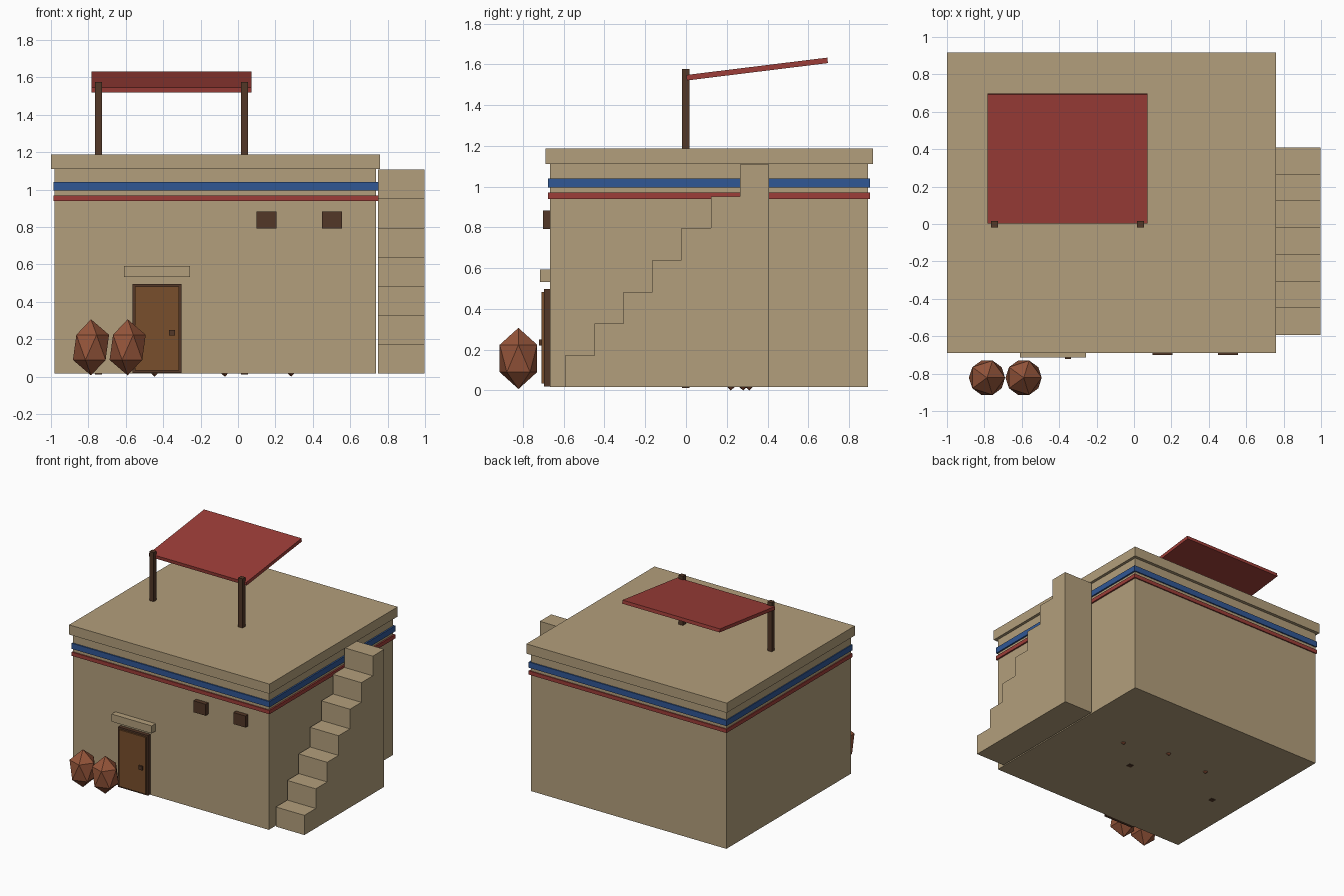
import bpy
import bmesh
from math import atan2
from mathutils import Matrix, Vector

cube = bpy.data.objects.get("Cube")
if cube:
    bpy.data.objects.remove(cube, do_unlink=True)


def material(name, r, g, b):
    mat = bpy.data.materials.new(name)
    mat.use_nodes = True
    mat.diffuse_color = (r, g, b, 1)
    mat.node_tree.nodes["Principled BSDF"].inputs["Base Color"].default_value = (r, g, b, 1)
    return mat


ADOBE = material("tan adobe", 0.45, 0.345, 0.2)
RED = material("brick red", 0.34, 0.048, 0.04)
BLUE = material("deep blue", 0.03, 0.095, 0.3)
DARK = material("dark wood", 0.085, 0.038, 0.02)
DOOR = material("door wood", 0.19, 0.078, 0.025)
CLAY = material("clay", 0.3, 0.09, 0.042)


def finish(name, bm, mat):
    bmesh.ops.recalc_face_normals(bm, faces=bm.faces)
    mesh = bpy.data.meshes.new(name)
    bm.to_mesh(mesh)
    bm.free()
    mesh.materials.append(mat)
    obj = bpy.data.objects.new(name, mesh)
    bpy.context.collection.objects.link(obj)
    return obj


def box(name, mat, x, y, z):
    """Box spanning the (low, high) range on each axis."""
    bm = bmesh.new()
    size = [hi - lo for lo, hi in (x, y, z)]
    mid = Vector([(lo + hi) / 2 for lo, hi in (x, y, z)])
    bmesh.ops.create_cube(bm, size=1, matrix=Matrix.Translation(mid) @ Matrix.Diagonal((*size, 1)))
    return finish(name, bm, mat)


def jar(name, x, y, bottom):
    """Faceted, upright jar made from a stretched icosphere."""
    bm = bmesh.new()
    place = Matrix.Translation((x, y, bottom + 0.15)) @ Matrix.Diagonal((0.108, 0.108, 0.15, 1))
    bmesh.ops.create_icosphere(bm, subdivisions=1, radius=1, matrix=place)
    return finish(name, bm, CLAY)


# House body, roof slab and painted bands
BASE = 0.016
FRONT = -0.667
box("house_body", ADOBE, (-0.98, 0.738), (FRONT, 0.893), (BASE, 1.12))
box("roof_slab", ADOBE, (-1.0, 0.76), (-0.69, 0.917), (1.11, 1.187))
for name, mat, z in (("blue_band", BLUE, (0.995, 1.04)), ("red_band", RED, (0.94, 0.97))):
    box(name, mat, (-0.987, 0.75), (-0.677, 0.902), z)

# Outside stairs: stepped profile extruded sideways
STEPS, RUN, RISE, START = 7, 0.143, 0.156, -0.593
profile = [(START, BASE)]
for i in range(STEPS):
    top = BASE + RISE * (i + 1)
    profile += [(START + RUN * i, top), (START + RUN * (i + 1), top)]
profile.append((START + RUN * STEPS, BASE))
bm = bmesh.new()
side = bm.faces.new([bm.verts.new((0.748, y, z)) for y, z in profile])
extruded = bmesh.ops.extrude_face_region(bm, geom=[side])["geom"]
bmesh.ops.translate(bm, vec=(0.25, 0, 0),
                    verts=[v for v in extruded if isinstance(v, bmesh.types.BMVert)])
finish("stairs", bm, ADOBE)

# Door with frame, knob and lintel
box("door_frame", DARK, (-0.564, -0.302), (-0.697, FRONT), (0.02, 0.497))
box("door_panel", DOOR, (-0.55, -0.315), (-0.709, -0.69), (0.033, 0.483))
box("door_knob", DARK, (-0.37, -0.338), (-0.722, -0.705), (0.22, 0.25))
box("door_lintel", ADOBE, (-0.61, -0.257), (-0.715, FRONT), (0.533, 0.593))

# Small windows
for name, x in (("window_inner", 0.1), ("window_outer", 0.45)):
    box(name, DARK, (x, x + 0.107), (-0.701, FRONT), (0.792, 0.883))

# Awning posts running through the roof, and the sloping awning
for name, x in (("right_post", -0.746), ("left_post", 0.035)):
    box(name, DARK, (x - 0.019, x + 0.019), (-0.02, 0.016), (0.012, 1.577))
awning = box("awning", RED, (-0.783, 0.073), (0, 0.697), (-0.0135, 0.0135))
awning.location = (0, 0.003, 1.534)
awning.rotation_euler.x = atan2(0.085, 0.69)

# Jars by the door and stored indoors
for i, x in enumerate((-0.786, -0.59)):
    jar(f"front_jar_{i + 1}", x, -0.822, 0.007)
for i, (x, y) in enumerate(((-0.445, 0.28), (-0.07, 0.31), (0.285, 0.22))):
    jar(f"indoor_jar_{i + 1}", x, y, 0.0)
